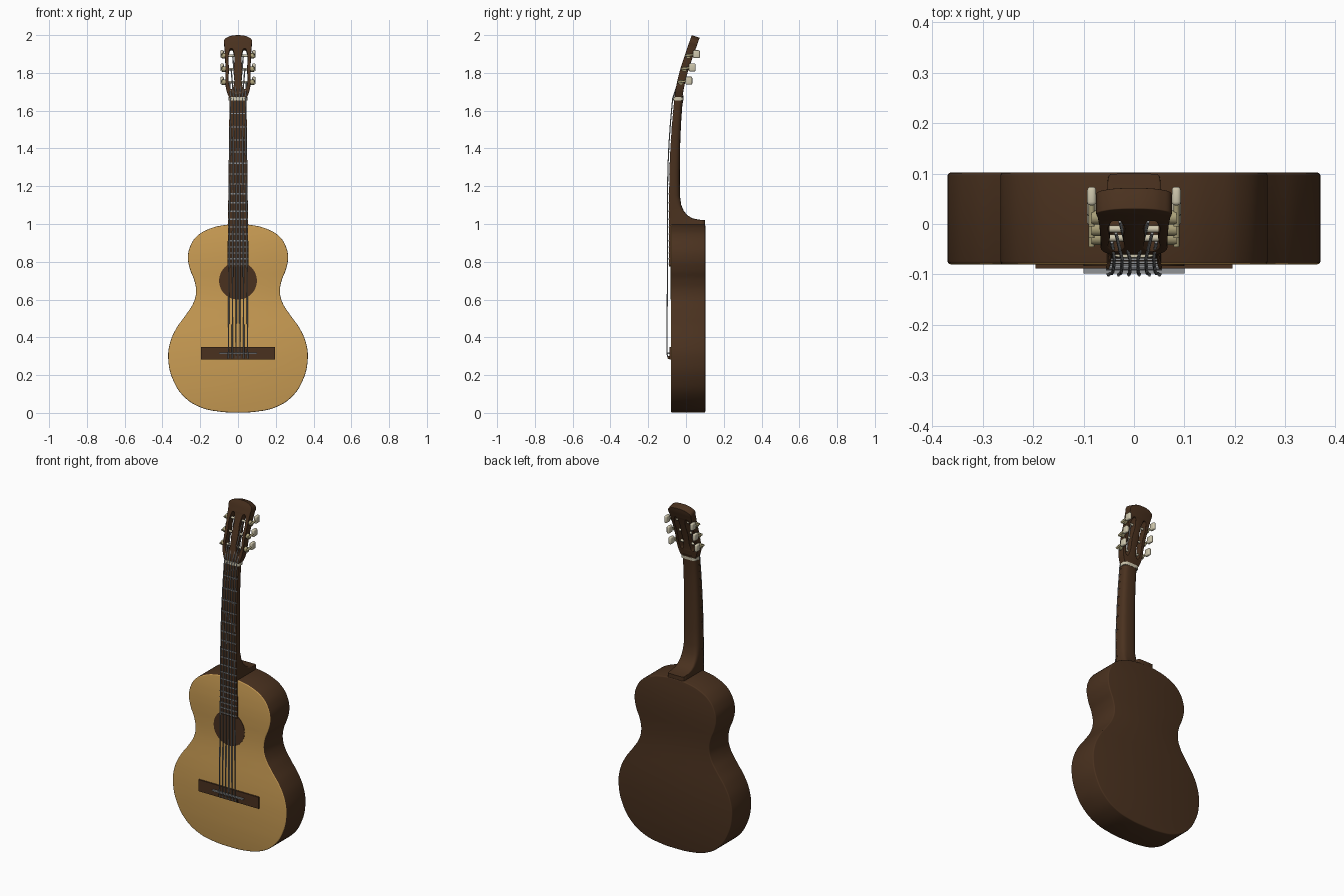
import bpy, bmesh, math
from mathutils import Vector

if "Cube" in bpy.data.objects:
    bpy.data.objects.remove(bpy.data.objects["Cube"])


def material(name, rgb):
    m = bpy.data.materials.new(name)
    m.diffuse_color = (*rgb, 1)
    m.use_nodes = True
    m.node_tree.nodes["Principled BSDF"].inputs["Base Color"].default_value = m.diffuse_color
    return m


SPRUCE = material("pale top wood", (0.59, 0.335, 0.088))
BROWN = material("brown wood", (0.068, 0.031, 0.0135))
CREAM = material("cream", (0.62, 0.57, 0.42))
BRASS = material("dull brass", (0.40, 0.35, 0.19))
STEEL = material("string grey", (0.28, 0.29, 0.30))


def front_y(z):
    """Front surface of the neck and headstock, curving backwards."""
    if z < 1.15:
        return -0.089
    if z < 1.66:
        return -0.089 + 0.105 * (z - 1.15) ** 2
    t = min(z - 1.66, 0.2)
    return -0.062 + 0.107 * t + 0.58 * t * t + 0.339 * max(z - 1.86, 0)


def half_width(z):
    return 0.056 - 0.011 * (z - 0.77) / 0.89


def finish(ob, name, mat, angle=40):
    ob.name = name
    ob.data.materials.clear()
    ob.data.materials.append(mat)
    bpy.ops.object.select_all(action='DESELECT')
    ob.select_set(True)
    bpy.context.view_layer.objects.active = ob
    bpy.ops.object.shade_smooth_by_angle(angle=math.radians(angle))
    return ob


def from_bmesh(bm, name, mat, angle=40):
    bmesh.ops.recalc_face_normals(bm, faces=bm.faces)
    me = bpy.data.meshes.new(name)
    bm.to_mesh(me)
    bm.free()
    ob = bpy.data.objects.new(name, me)
    bpy.context.collection.objects.link(ob)
    return finish(ob, name, mat, angle)


def box(name, lo, hi, mat, bevel=0):
    bm = bmesh.new()
    bmesh.ops.create_cube(bm, size=1)
    for v in bm.verts:
        v.co = [(a + b) / 2 + c * (b - a) for a, b, c in zip(lo, hi, v.co)]
    if bevel:
        bmesh.ops.bevel(bm, geom=bm.edges[:], offset=bevel, segments=3, profile=0.5,
                        affect='EDGES')
    return from_bmesh(bm, name, mat)


def rod(name, a, b, r, mat, sides=14):
    a, b = Vector(a), Vector(b)
    bpy.ops.mesh.primitive_cylinder_add(vertices=sides, radius=r, depth=(b - a).length,
                                        location=(a + b) / 2)
    ob = bpy.context.object
    ob.rotation_euler = (b - a).to_track_quat('Z', 'Y').to_euler()
    return finish(ob, name, mat)


def loft(name, rings, mat):
    bm = bmesh.new()
    vs = [[bm.verts.new(p) for p in r] for r in rings]
    n = len(vs[0])
    for p, q in zip(vs, vs[1:]):
        for i in range(n):
            j = (i + 1) % n
            bm.faces.new((p[i], p[j], q[j], q[i]))
    bm.faces.new(vs[0])
    bm.faces.new(vs[-1])
    return from_bmesh(bm, name, mat)


def plate(name, loops, y0, y1, mat, bevel, shape=None):
    """Smooth x-z outlines (later loops are holes) extruded from y0 to y1."""
    cu = bpy.data.curves.new(name, 'CURVE')
    cu.dimensions, cu.fill_mode, cu.resolution_u = '2D', 'BOTH', 6
    cu.extrude = (y1 - y0) / 2 - bevel
    cu.bevel_depth, cu.bevel_resolution, cu.offset = bevel, 2, -bevel
    for loop in loops:
        sp = cu.splines.new('BEZIER')
        sp.bezier_points.add(len(loop) - 1)
        sp.use_cyclic_u = True
        for bp, (x, z) in zip(sp.bezier_points, loop):
            bp.co = (x, z, 0)
            bp.handle_left_type = bp.handle_right_type = 'AUTO'
    ob = bpy.data.objects.new(name, cu)
    bpy.context.collection.objects.link(ob)
    bpy.context.view_layer.update()
    me = bpy.data.meshes.new_from_object(ob.evaluated_get(bpy.context.evaluated_depsgraph_get()))
    bpy.data.objects.remove(ob)
    bm = bmesh.new()
    bm.from_mesh(me)
    bmesh.ops.remove_doubles(bm, verts=bm.verts, dist=0.0001)
    for v in bm.verts:
        x, z, d = v.co
        p = (x, (y0 + y1) / 2 - d, z)
        v.co = shape(p) if shape else p
    return from_bmesh(bm, name, mat)


def mirrored(half):
    """Right half from bottom centre to top centre -> full closed outline."""
    return half + [(-x, z) for x, z in reversed(half) if x > 0]


# Body with pale front
body = plate("body", [mirrored([
    (0, 0.002), (0.10, 0.007), (0.20, 0.030), (0.285, 0.085), (0.342, 0.17), (0.369, 0.28),
    (0.36, 0.37), (0.325, 0.45), (0.275, 0.52), (0.235, 0.585), (0.222, 0.64), (0.231, 0.70),
    (0.254, 0.76), (0.265, 0.82), (0.254, 0.88), (0.218, 0.935), (0.155, 0.973), (0.08, 0.993),
    (0, 0.998)])], -0.08, 0.102, BROWN, 0.006)
body.data.materials.append(SPRUCE)
for f in body.data.polygons:
    if f.normal.y < -0.6:
        f.material_index = 1

# Sound hole
rod("sound_hole", (0, -0.079, 0.70), (0, -0.083, 0.70), 0.10, BROWN, 48)

# Neck with curved, squared-off heel: (z, back y)
stations = [(0.97, 0.1), (1.02, 0.1), (1.023, 0.07), (1.03, 0.035), (1.045, 0.008),
            (1.07, -0.012), (1.10, -0.025), (1.15, -0.032), (1.25, -0.033), (1.35, -0.032),
            (1.45, -0.030), (1.55, -0.025), (1.62, -0.020), (1.68, -0.012)]
rings = []
for z, back in stations:
    w, f = half_width(z), front_y(z) + 0.006
    e = 0.12 + 0.48 * min(max((z - 1.02) / 0.13, 0), 1)
    ring = []
    for i in range(17):
        a = math.pi * i / 16
        c, s = math.cos(a), max(math.sin(a), 0)
        if i in (0, 16):
            s = 0
        ring.append((w * math.copysign(abs(c) ** e, c) if i != 8 else 0,
                     f + (back - f) * s ** e, z))
    rings.append(ring)
loft("neck", rings, BROWN)

# Fretboard
zs = [0.775 + (1.655 - 0.775) * i / 16 for i in range(17)]
loft("fretboard", [[(sx * half_width(z), front_y(z) + d, z)
                    for sx, d in ((-1, 0), (1, 0), (1, 0.012), (-1, 0.012))] for z in zs], BROWN)

# Frets
for n in range(1, 19):
    z = 1.66 - 1.35 * (1 - 2 ** (-n / 12))
    w, y = half_width(z), front_y(z)
    box(f"fret_{n}", (-w, y - 0.003, z - 0.003), (w, y + 0.002, z + 0.003), STEEL)

# Nut collar around the neck
collar = []
for z in (1.655, 1.672):
    y = front_y(z) + 0.021
    collar.append([(0.049 * math.copysign(abs(math.cos(a)) ** 0.5, math.cos(a)),
                    y + 0.027 * math.copysign(abs(math.sin(a)) ** 0.5, math.sin(a)), z)
                   for a in (math.tau * i / 32 for i in range(32))])
loft("nut", collar, CREAM)

# Slotted headstock, leaning back with a square-cut top
outline = mirrored([(0, 1.665), (0.042, 1.667), (0.055, 1.69), (0.065, 1.73), (0.066, 1.78),
                    (0.067, 1.84), (0.069, 1.90), (0.072, 1.945), (0.073, 1.975),
                    (0.055, 1.990), (0.03, 1.998), (0, 2.0)])
slots = [[(s * x, z) for x, z in ((0.035, 1.715), (0.047, 1.735), (0.048, 1.82), (0.047, 1.910),
                                  (0.035, 1.930), (0.023, 1.910), (0.022, 1.82), (0.023, 1.735))]
         for s in (1, -1)]
plate("headstock", [outline] + slots, 0, 0.042, BROWN, 0.002,
      lambda p: (p[0], p[1] + front_y(p[2]), p[2] - p[1] * (p[2] - 1.66)))

# Tuners: roller, gear, shaft and knob
posts = (1.75, 1.82, 1.89)
for s, side in ((1, "right"), (-1, "left")):
    for i, z in enumerate(posts):
        y = front_y(z)
        tag = f"{side}_{i + 1}"
        rod("roller_" + tag, (s * 0.016, y + 0.02, z), (s * 0.074, y + 0.02, z), 0.007, CREAM)
        rod("gear_" + tag, (s * 0.066, y + 0.02, z), (s * 0.084, y + 0.02, z), 0.014, BRASS)
        rod("shaft_" + tag, (s * 0.084, y + 0.003, z), (s * 0.084, y + 0.06, z + 0.008), 0.006, BRASS)
        box("knob_" + tag, (s * 0.084 - 0.009, y + 0.044, z - 0.012),
            (s * 0.084 + 0.009, y + 0.081, z + 0.030), CREAM, 0.007)

# Bridge, tie block and saddle
box("bridge", (-0.195, -0.088, 0.282), (0.195, -0.078, 0.35), BROWN)
box("tie_block", (-0.06, -0.094, 0.285), (0.06, -0.086, 0.302), BROWN)
box("saddle", (-0.10, -0.098, 0.311), (0.10, -0.086, 0.319), STEEL)

# Strings from bridge over the fretboard to the rollers
for i in range(6):
    u = (i - 2.5) / 2.5
    s = 1 if u > 0 else -1
    k = {1.0: 0, 0.6: 1, 0.2: 2}[round(abs(u), 1)]
    pz, px = posts[k], s * (0.044, 0.036, 0.028)[k]
    path = [(u * 0.051, -0.094, 0.288), (u * 0.051, -0.101, 0.315)]
    for z in (0.8, 1.15, 1.3, 1.42, 1.54, 1.664):
        path.append((u * (0.051 - 0.012 * (z - 0.315) / 1.35), front_y(z) - 0.009, z))
    path.append((px, front_y(pz) + 0.012, pz))
    cu = bpy.data.curves.new("string", 'CURVE')
    cu.dimensions, cu.bevel_depth, cu.bevel_resolution = '3D', 0.0033, 1
    cu.use_fill_caps = True
    sp = cu.splines.new('POLY')
    sp.points.add(len(path) - 1)
    for p, co in zip(sp.points, path):
        p.co = (*co, 1)
    cu.materials.append(STEEL)
    bpy.context.collection.objects.link(bpy.data.objects.new(f"string_{i + 1}", cu))
